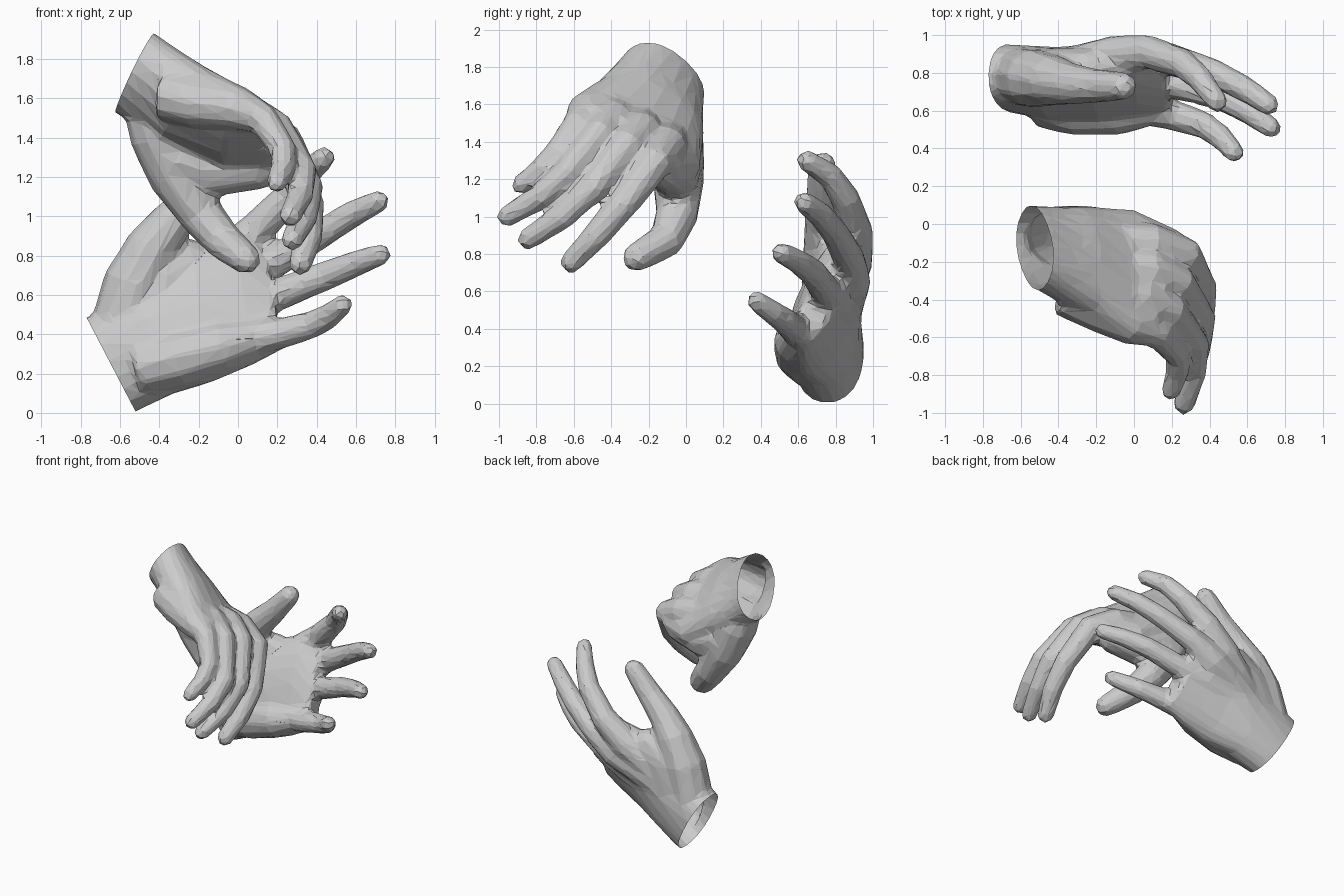
import bpy, bmesh, math
from mathutils import Vector as V


def loft(bm, rings, n=16, power=1.0):
    """Closed tube through rings of (centre, half width vector, half thickness vector)."""
    loops = []
    for c, u, v in rings:
        loop = []
        for i in range(n):
            a = 2 * math.pi * i / n
            cs, sn = math.cos(a), math.sin(a)
            cs = math.copysign(abs(cs) ** power, cs)
            sn = math.copysign(abs(sn) ** power, sn)
            loop.append(bm.verts.new(c + u * cs + v * sn))
        loops.append(loop)
    for a, b in zip(loops, loops[1:]):
        for i in range(n):
            bm.faces.new((a[i], a[(i + 1) % n], b[(i + 1) % n], b[i]))
    bm.faces.new(loops[0][::-1])
    bm.faces.new(loops[-1])


def tangents(pts):
    return [(pts[min(i + 1, len(pts) - 1)] - pts[max(i - 1, 0)]).normalized()
            for i in range(len(pts))]


def digit(bm, path, ref):
    """Finger along (x, y, z, radius) points, ending in a rounded tip."""
    pts = [V(p[:3]) for p in path]
    rad = [p[3] * 1.06 for p in path]
    t = (pts[-1] - pts[-2]).normalized()
    pts[-1] += t * 0.015
    end, r = pts[-1], rad[-1]
    for f in (0.45, 0.8, 1.0):
        pts.append(end + t * r * f)
        rad.append(r * math.sqrt(max(1 - f * f, 0.08)))
    rings = []
    for p, t, r in zip(pts, tangents(pts), rad):
        u = (ref - t * ref.dot(t)).normalized()
        rings.append((p, u * r, t.cross(u) * r))
    loft(bm, rings, 10)


def hand(name, axis, palm, digits):
    bm = bmesh.new()
    # palm and wrist, with extra length to be trimmed open
    pts = [V(s[0]) for s in palm]
    tans = tangents(pts)
    tans[0] = V(axis).normalized()
    rings = []
    for c, t, s in zip(pts, tans, palm):
        u = V(s[1])
        rings.append((c, u, t.cross(u).normalized() * s[2]))
    c, u, v = rings[0]
    cut_c, cut_n = c.copy(), u.cross(v).normalized()
    if cut_n.dot(pts[1] - pts[0]) < 0:
        cut_n.negate()
    loft(bm, [(c - cut_n * 0.12, u, v)] + rings, 20, 0.9)
    # fingers, thumb and the flesh leading to them
    for d in digits:
        digit(bm, d, rings[2][1].normalized())
    bmesh.ops.recalc_face_normals(bm, faces=bm.faces)
    me = bpy.data.meshes.new(name)
    bm.to_mesh(me)
    bm.free()
    ob = bpy.data.objects.new(name, me)
    bpy.context.collection.objects.link(ob)
    # fuse into one skin, then reduce to facets
    m = ob.modifiers.new("fuse", 'REMESH')
    m.mode, m.voxel_size = 'VOXEL', 0.018
    m = ob.modifiers.new("soften", 'SMOOTH')
    m.factor, m.iterations = 0.5, 10
    m = ob.modifiers.new("facet", 'DECIMATE')
    m.ratio = 0.055
    dg = bpy.context.evaluated_depsgraph_get()
    skin = bpy.data.meshes.new_from_object(ob.evaluated_get(dg))
    ob.modifiers.clear()
    # open the wrist
    bm = bmesh.new()
    bm.from_mesh(skin)
    bmesh.ops.bisect_plane(bm, geom=bm.verts[:] + bm.edges[:] + bm.faces[:],
                           plane_co=cut_c, plane_no=cut_n, clear_inner=True)
    bm.to_mesh(skin)
    bm.free()
    for p in skin.polygons:
        p.use_smooth = False
    ob.data = skin
    return ob


# rear hand: open, palm to the front
hand("rear_hand", (0.88, 0.0, 0.47),
     [((-0.645, 0.77, 0.245), (-0.125, 0.03, 0.24), 0.18),
      ((-0.42, 0.74, 0.36), (-0.09, 0.06, 0.26), 0.19),
      ((-0.18, 0.74, 0.50), (-0.04, 0.13, 0.34), 0.165),
      ((0.03, 0.75, 0.58), (-0.03, 0.15, 0.34), 0.125),
      ((0.18, 0.74, 0.57), (-0.04, 0.14, 0.25), 0.085)],
     [[(-0.60, 0.78, 0.42, 0.15), (-0.53, 0.77, 0.66, 0.15), (-0.43, 0.76, 0.85, 0.13),
       (-0.33, 0.74, 0.98, 0.105), (-0.19, 0.73, 1.12, 0.086), (-0.07, 0.73, 1.26, 0.073)],
      # web between thumb and palm
      [(-0.48, 0.78, 0.5, 0.15), (-0.36, 0.79, 0.68, 0.14), (-0.27, 0.81, 0.76, 0.11)],
      # heel of the palm
      [(-0.5, 0.66, 0.23, 0.14), (-0.3, 0.62, 0.28, 0.145), (-0.08, 0.60, 0.34, 0.125),
       (0.1, 0.62, 0.39, 0.09)],
      [(-0.35, 0.83, 0.55, 0.1), (-0.1, 0.89, 0.76, 0.105), (0.08, 0.91, 0.92, 0.088),
       (0.26, 0.85, 1.10, 0.075), (0.35, 0.77, 1.22, 0.066), (0.43, 0.66, 1.29, 0.056)],
      [(-0.35, 0.84, 0.5, 0.1), (0.0, 0.88, 0.66, 0.105), (0.2, 0.87, 0.78, 0.082),
       (0.42, 0.8, 0.91, 0.072), (0.58, 0.72, 1.01, 0.066), (0.70, 0.64, 1.07, 0.056)],
      [(-0.35, 0.82, 0.42, 0.1), (0.0, 0.78, 0.54, 0.105), (0.2, 0.75, 0.60, 0.08),
       (0.45, 0.68, 0.70, 0.072), (0.6, 0.6, 0.76, 0.064), (0.71, 0.52, 0.80, 0.055)],
      [(-0.35, 0.74, 0.3, 0.1), (0.0, 0.64, 0.37, 0.105), (0.2, 0.58, 0.40, 0.078),
       (0.38, 0.52, 0.45, 0.068), (0.46, 0.46, 0.49, 0.062), (0.52, 0.39, 0.54, 0.054)]])

# front hand: hanging from above, fingers curled down
hand("front_hand", (0.89, -0.08, -0.46),
     [((-0.525, -0.125, 1.73), (0.07, -0.18, 0.165), 0.175),
      ((-0.28, -0.20, 1.56), (0.06, -0.28, 0.15), 0.18),
      ((-0.02, -0.27, 1.43), (0.0, -0.34, 0.20), 0.14),
      ((0.17, -0.32, 1.41), (-0.07, -0.28, 0.16), 0.10)],
     [[(-0.44, -0.08, 1.55, 0.13), (-0.40, -0.06, 1.42, 0.15), (-0.31, -0.04, 1.20, 0.135),
       (-0.18, -0.05, 1.0, 0.108), (-0.07, -0.11, 0.87, 0.093), (0.03, -0.25, 0.79, 0.076)],
      # web between thumb and index
      [(-0.3, -0.05, 1.3, 0.15), (-0.12, -0.06, 1.23, 0.13), (0.1, -0.1, 1.25, 0.11)],
      [(-0.2, -0.1, 1.42, 0.12), (0.1, -0.11, 1.37, 0.11), (0.27, -0.16, 1.3, 0.09),
       (0.36, -0.34, 1.06, 0.077), (0.36, -0.48, 0.90, 0.07), (0.32, -0.60, 0.77, 0.059)],
      [(-0.2, -0.22, 1.48, 0.12), (0.1, -0.25, 1.45, 0.11), (0.24, -0.31, 1.39, 0.085),
       (0.36, -0.50, 1.15, 0.073), (0.34, -0.66, 1.0, 0.066), (0.28, -0.83, 0.89, 0.057)],
      [(-0.2, -0.33, 1.55, 0.12), (0.05, -0.4, 1.52, 0.105), (0.2, -0.46, 1.45, 0.08),
       (0.33, -0.64, 1.23, 0.07), (0.32, -0.78, 1.11, 0.064), (0.27, -0.94, 1.01, 0.056)],
      [(-0.37, -0.35, 1.62, 0.13), (-0.2, -0.43, 1.58, 0.13), (0.0, -0.53, 1.55, 0.11),
       (0.13, -0.58, 1.49, 0.078), (0.23, -0.69, 1.34, 0.066), (0.23, -0.78, 1.25, 0.06),
       (0.2, -0.87, 1.18, 0.052)]])
